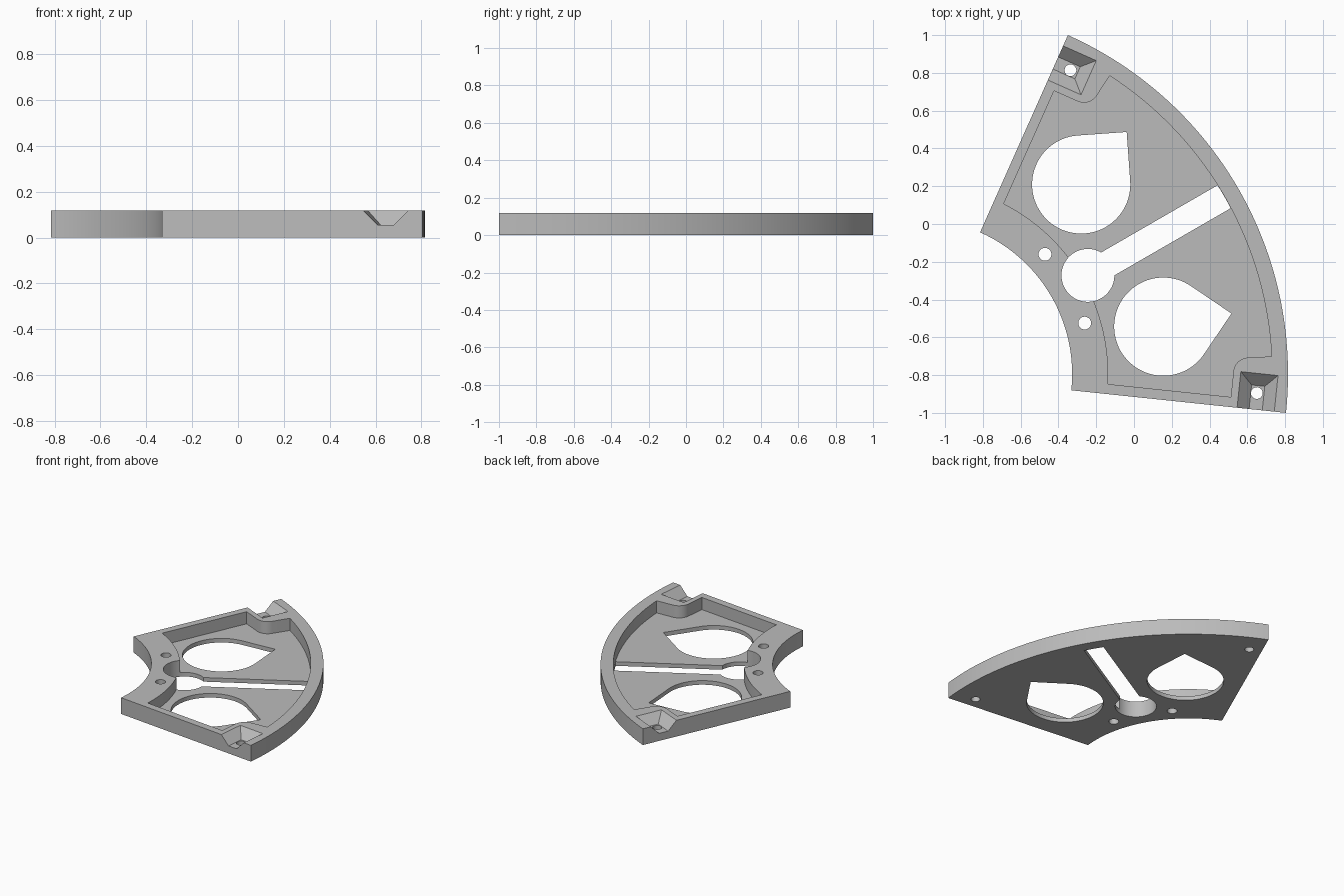
import bpy, bmesh
from math import radians, sin, cos, asin, degrees
from mathutils import Matrix, Vector

if "Cube" in bpy.data.objects:
    bpy.data.objects.remove(bpy.data.objects["Cube"], do_unlink=True)

# Main sizes: a ring sector whose middle line points along local +x
HALF, R_OUT, R_IN, THICK, FLOOR = 36, 1.9643, 0.8215, 0.119, 0.03
RIM_OUT, RIM_IN, SIDE = 1.88, 1.012, 0.053
PLACE = Matrix.Translation((-1.149, -0.7945, 0)) @ Matrix.Rotation(radians(30), 4, "Z")

grey = bpy.data.materials.new("plain grey")
grey.use_nodes = True
colour = (0.5, 0.5, 0.5, 1)
grey.diffuse_color = colour
grey.node_tree.nodes["Principled BSDF"].inputs["Base Color"].default_value = colour


def polar(r, a):
    return Vector((r * cos(radians(a)), r * sin(radians(a))))


def arc(centre, r, a0, a1, n):
    return [Vector(centre) + polar(r, a0 + (a1 - a0) * i / n) for i in range(n + 1)]


def circle(centre, r, n=48):
    return arc(centre, r, 0, 360, n)[:-1]


def from_edge(points):
    """Turn (along side edge, inward from it) into sector coordinates."""
    turn = Matrix.Rotation(radians(-HALF), 2)
    return [turn @ Vector(p) for p in points]


def mirror(points):
    return [Vector((p.x, -p.y)) for p in reversed(points)]


def loft(name, low, high, z0, z1):
    """Solid between two outlines with equal point counts."""
    bm = bmesh.new()
    a = [bm.verts.new((p.x, p.y, z0)) for p in low]
    b = [bm.verts.new((p.x, p.y, z1)) for p in high]
    bm.faces.new(a)
    bm.faces.new(b)
    for i in range(len(a)):
        j = (i + 1) % len(a)
        bm.faces.new((a[i], a[j], b[j], b[i]))
    bmesh.ops.recalc_face_normals(bm, faces=bm.faces)
    bm.transform(PLACE)
    mesh = bpy.data.meshes.new(name)
    bm.to_mesh(mesh)
    bm.free()
    mesh.materials.append(grey)
    obj = bpy.data.objects.new(name, mesh)
    bpy.context.collection.objects.link(obj)
    return obj


# Sector plate
outline = arc((0, 0), R_OUT, -HALF, HALF, 72) + arc((0, 0), R_IN, HALF, -HALF, 48)
plate = loft("sector_plate", outline, outline, 0, THICK)


def cut(low, high=None, z0=-0.1, z1=0.3):
    tool = loft("cutter", low, high or low, z0, z1)
    tool.hide_render = True
    bpy.context.view_layer.objects.active = plate
    mod = plate.modifiers.new("cut", "BOOLEAN")
    mod.operation, mod.solver, mod.object = "DIFFERENCE", "EXACT", tool
    bpy.ops.object.modifier_apply(modifier=mod.name)
    bpy.data.objects.remove(tool, do_unlink=True)


# Shallow tray with rounded bumps around the corner pockets
bump_angle, fillet, bump = 8.85, 0.08, 1.665
mid = bump + fillet
rise = mid * sin(radians(bump_angle)) / cos(radians(bump_angle))
centre = (mid, rise - fillet / cos(radians(bump_angle)))
corner = from_edge([(bump, SIDE)] + arc(centre, fillet, 180, 90 + bump_angle, 14))
a_out = HALF - bump_angle
a_in = HALF - degrees(asin(SIDE / RIM_IN))
tray = (corner + arc((0, 0), RIM_OUT, -a_out, a_out, 60) + mirror(corner)
        + arc((0, 0), RIM_IN, a_in, -a_in, 48))
cut(tray, z0=FLOOR)

# Keyhole: round hole in the inner rim and a slot up to the outer rim
cut(circle((1.045, 0), 0.14, 64))
w = 0.07
a_slot = degrees(asin(w / RIM_OUT))
slot = [Vector((1.08, -w))] + arc((0, 0), RIM_OUT - 0.001, -a_slot, a_slot, 6) + [Vector((1.08, w))]
cut(slot, z1=FLOOR + 0.02)

# Teardrop windows and rim holes on both sides
for s in (-1, 1):
    a = 19.1 * s
    c = polar(1.328, a)
    cut(arc(c, 0.26, a + 45, a + 315, 60) + [c + polar(0.26 * 2 ** 0.5, a)])
    cut(circle(polar(0.928, 13.1 * s), 0.034, 32))

# Sloped corner pockets with a screw hole each
def pocket(e0, e1, n):
    return from_edge([(e0, -0.1), (e1, -0.1), (e1, n), (e0, n)])


depth, grow = 0.055, 0.1
base = pocket(1.768, 1.838, 0.128)
wide = pocket(1.768 - grow, 1.838 + grow, 0.128 + grow)
hole = circle(from_edge([(1.8, 0.088)])[0], 0.031, 32)
for flip in (list, mirror):
    cut(flip(base), flip(wide), depth, depth + grow)
    cut(flip(hole))

# Smooth curved walls, keep corners crisp
bpy.ops.object.select_all(action="DESELECT")
plate.select_set(True)
bpy.context.view_layer.objects.active = plate
bpy.ops.object.shade_smooth_by_angle(angle=radians(30))
